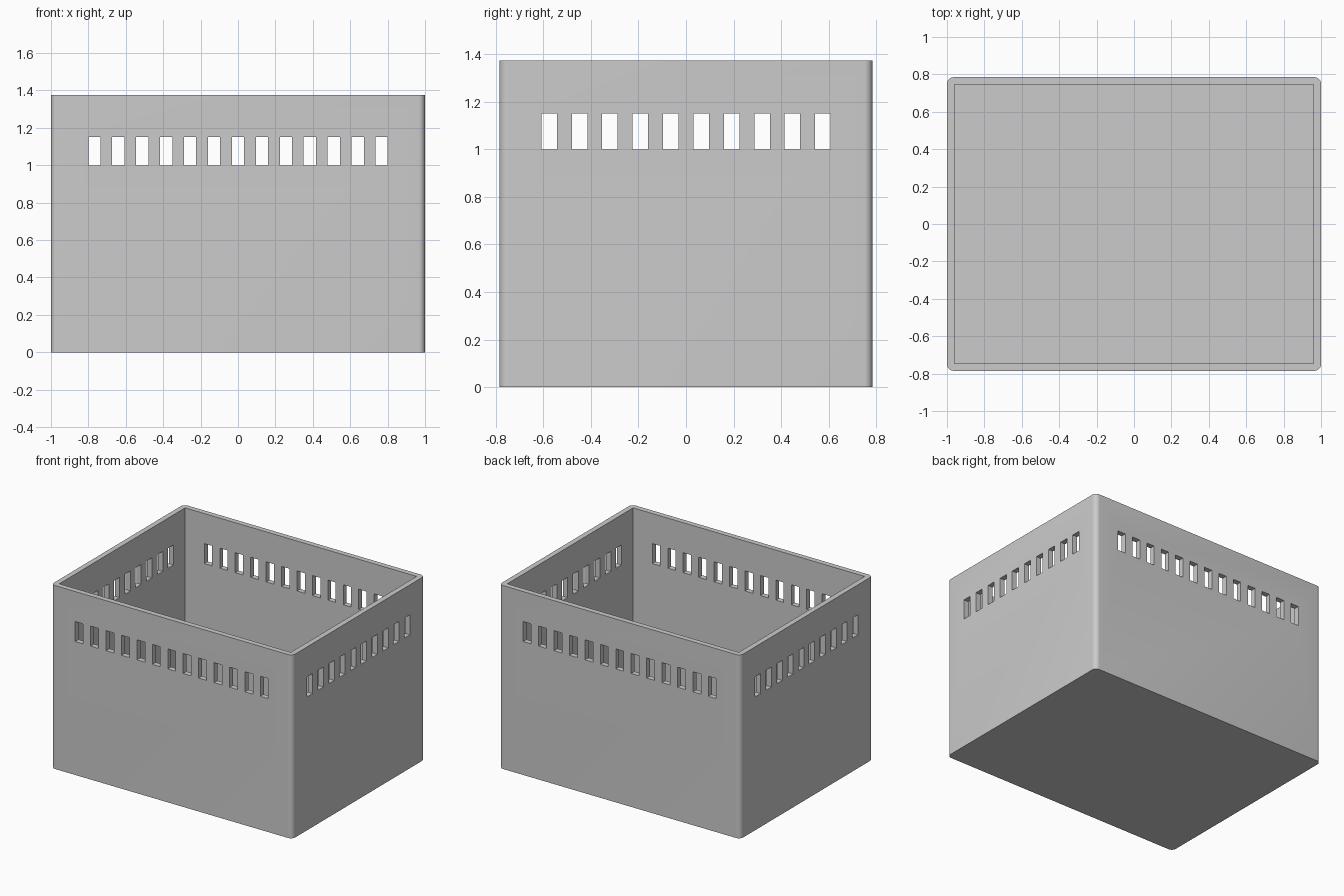
import bpy
import bmesh
from mathutils import Matrix, Vector

cube = bpy.data.objects.get("Cube")
if cube:
    bpy.data.objects.remove(cube, do_unlink=True)

WIDTH, DEPTH, HEIGHT = 2.0, 1.57, 1.375
WALL, RADIUS = 0.04, 0.035
SLOT_W, SLOT_Z, SLOT_H, PITCH = 0.065, 1.0, 0.15, 0.128

grey = bpy.data.materials.new("plain grey")
grey.use_nodes = True
colour = (0.6, 0.6, 0.6, 1)
grey.diffuse_color = colour
grey.node_tree.nodes["Principled BSDF"].inputs["Base Color"].default_value = colour


def add_box(bm, size, centre):
    matrix = Matrix.Translation(centre) @ Matrix.Diagonal((*size, 1))
    return bmesh.ops.create_cube(bm, size=1, matrix=matrix)["verts"]


def make_object(name, bm):
    mesh = bpy.data.meshes.new(name)
    bm.to_mesh(mesh)
    bm.free()
    mesh.materials.append(grey)
    obj = bpy.data.objects.new(name, mesh)
    bpy.context.collection.objects.link(obj)
    return obj


# Outer block with rounded upright corners
bm = bmesh.new()
add_box(bm, (WIDTH, DEPTH, HEIGHT), Vector((0, 0, HEIGHT / 2)))
uprights = [e for e in bm.edges
            if abs(e.verts[0].co.z - e.verts[1].co.z) > HEIGHT / 2]
bmesh.ops.bevel(bm, geom=uprights, offset=RADIUS, segments=8,
                profile=0.5, affect='EDGES')
box = make_object("storage_box", bm)

# Cavity, open at the top
bm = bmesh.new()
add_box(bm, (WIDTH - 2 * WALL, DEPTH - 2 * WALL, HEIGHT),
        Vector((0, 0, HEIGHT / 2 + WALL)))
cavity = make_object("cavity_cutter", bm)

# Ventilation slots through all four walls
bm = bmesh.new()
mid_z = SLOT_Z + SLOT_H / 2
for side in (-1, 1):
    for i in range(13):
        add_box(bm, (SLOT_W, WALL * 3, SLOT_H),
                Vector(((i - 6) * PITCH, side * DEPTH / 2, mid_z)))
    for i in range(10):
        add_box(bm, (WALL * 3, SLOT_W, SLOT_H),
                Vector((side * WIDTH / 2, (i - 4.5) * PITCH, mid_z)))
slots = make_object("slot_cutter", bm)

for cutter in (cavity, slots):
    cutter.hide_render = True
    cutter.hide_viewport = True
    cut = box.modifiers.new(cutter.name, 'BOOLEAN')
    cut.operation = 'DIFFERENCE'
    cut.solver = 'EXACT'
    cut.object = cutter

# Bake the cuts, then smooth only the rounded corners
bpy.context.view_layer.objects.active = box
box.select_set(True)
for name in [m.name for m in box.modifiers]:
    bpy.ops.object.modifier_apply(modifier=name)
for cutter in (cavity, slots):
    bpy.data.objects.remove(cutter, do_unlink=True)
bpy.ops.object.shade_smooth_by_angle(angle=0.52)
